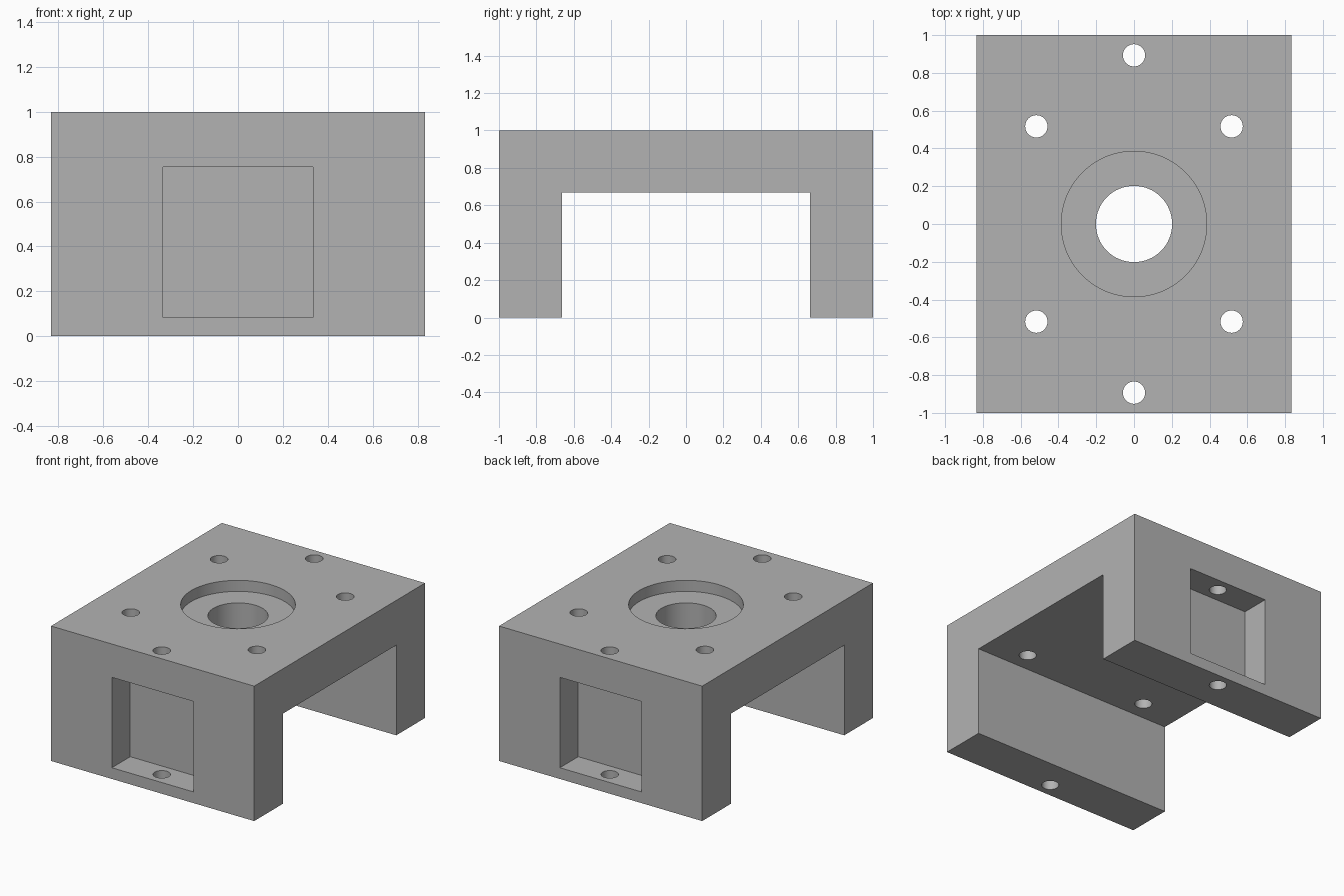
import bpy
import bmesh
from mathutils import Vector

cube = bpy.data.objects.get("Cube")
if cube:
    bpy.data.objects.remove(cube, do_unlink=True)

HALF_X, HALF_Y, HEIGHT = 0.833, 1.0, 1.0
LEG_Y, SLAB_Z = 0.664, 0.668
EDGE_HOLE_Y = 0.893

# Single grey material
grey = bpy.data.materials.new("plain grey")
grey.use_nodes = True
colour = (0.45, 0.45, 0.45, 1)
grey.diffuse_color = colour
grey.node_tree.nodes["Principled BSDF"].inputs["Base Color"].default_value = colour

# Bridge body: U-shaped profile extruded across x
profile = [(-HALF_Y, 0), (-LEG_Y, 0), (-LEG_Y, SLAB_Z), (LEG_Y, SLAB_Z),
           (LEG_Y, 0), (HALF_Y, 0), (HALF_Y, HEIGHT), (-HALF_Y, HEIGHT)]
bm = bmesh.new()
face = bm.faces.new([bm.verts.new((-HALF_X, y, z)) for y, z in profile])
extruded = bmesh.ops.extrude_face_region(bm, geom=[face])
verts = [g for g in extruded["geom"] if isinstance(g, bmesh.types.BMVert)]
bmesh.ops.translate(bm, verts=verts, vec=Vector((2 * HALF_X, 0, 0)))
bmesh.ops.recalc_face_normals(bm, faces=bm.faces)
mesh = bpy.data.meshes.new("bridge_block")
bm.to_mesh(mesh)
bm.free()
mesh.materials.append(grey)
body = bpy.data.objects.new("bridge_block", mesh)
bpy.context.collection.objects.link(body)


def cut(cutter):
    """Subtract a cutter from the body, then discard it."""
    cutter.hide_render = True
    cutter.data.materials.append(grey)
    bpy.ops.object.select_all(action="DESELECT")
    body.select_set(True)
    bpy.context.view_layer.objects.active = body
    mod = body.modifiers.new("cut", "BOOLEAN")
    mod.operation = "DIFFERENCE"
    mod.solver = "EXACT"
    mod.object = cutter
    bpy.ops.object.modifier_apply(modifier=mod.name)
    bpy.data.objects.remove(cutter, do_unlink=True)


def cut_round(x, y, radius, bottom, sides):
    top = HEIGHT + 0.1
    bpy.ops.mesh.primitive_cylinder_add(vertices=sides, radius=radius, depth=top - bottom,
                                        location=(x, y, (top + bottom) / 2))
    cut(bpy.context.object)


def cut_box(low, high):
    low, high = Vector(low), Vector(high)
    bpy.ops.mesh.primitive_cube_add(size=1, location=(low + high) / 2)
    box = bpy.context.object
    box.scale = high - low
    bpy.context.view_layer.update()
    cut(box)


# Square pockets in the front and back faces
POCKET_Y = 0.785
cut_box((-0.334, -1.1, 0.083), (0.334, -POCKET_Y, 0.753))
cut_box((-0.334, POCKET_Y, 0.083), (0.334, 1.1, 0.753))

# Central bore with its shallow counterbore
cut_round(0, 0, 0.385, HEIGHT - 0.082, 96)
cut_round(0, 0, 0.202, -0.1, 64)

# Bolt holes: four around the bore, one down through each leg
for side in (-1, 1):
    cut_round(0, side * EDGE_HOLE_Y, 0.059, -0.1, 40)
    for end in (-1, 1):
        cut_round(side * 0.517, end * 0.517, 0.059, -0.1, 40)

# Smooth bore walls with crisp edges
body.select_set(True)
bpy.context.view_layer.objects.active = body
bpy.ops.object.shade_smooth_by_angle(angle=0.5)
